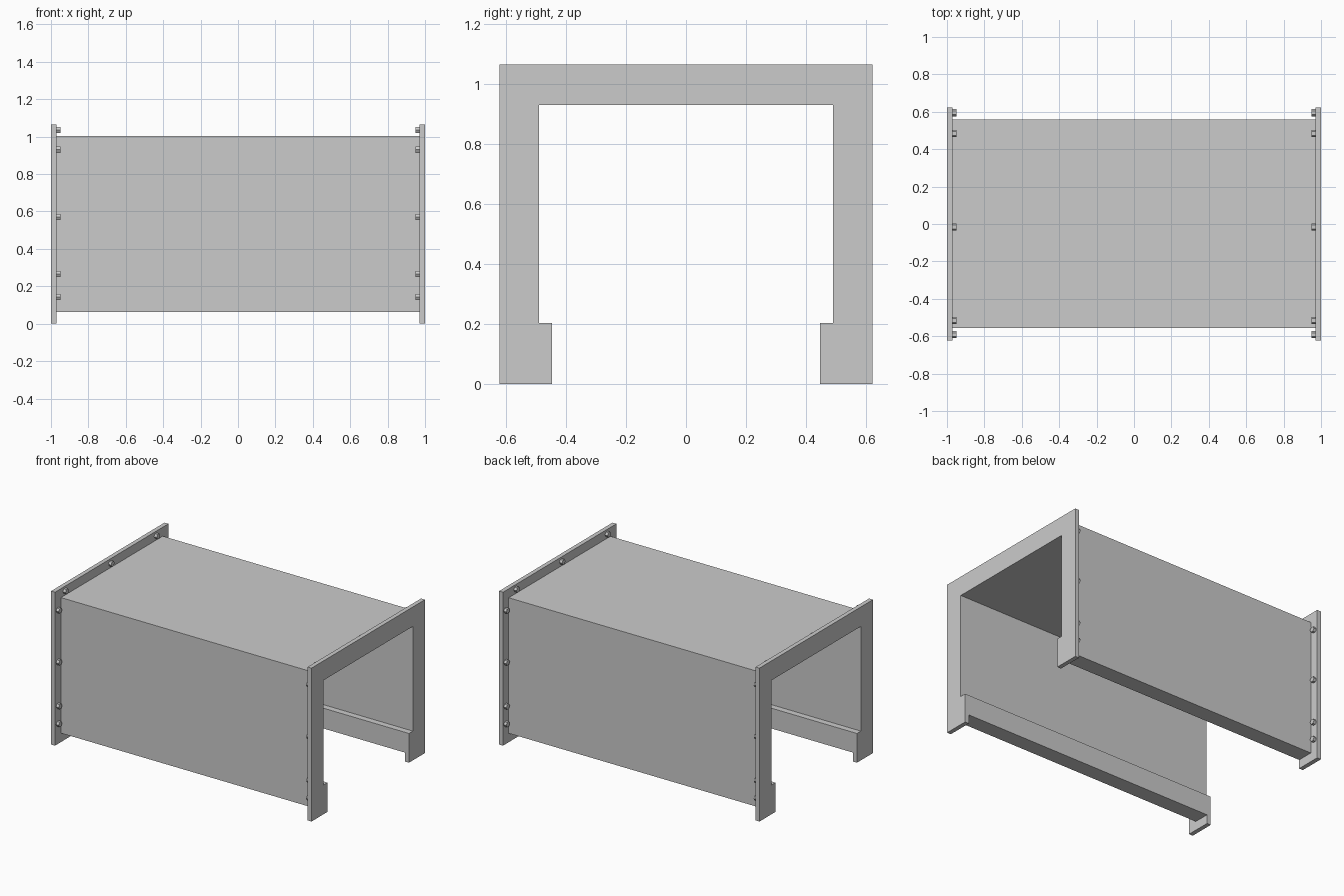
import bpy, bmesh
from math import radians
from mathutils import Matrix

if "Cube" in bpy.data.objects:
    bpy.data.objects.remove(bpy.data.objects["Cube"])


def arch(name, x0, x1, y_neg, y_pos, bottom, top):
    """Extrude an upside-down U profile, with inward feet, along x."""
    profile = [(y_neg, bottom), (y_neg, top), (y_pos, top), (y_pos, bottom),
               (0.447, bottom), (0.447, 0.203), (0.49, 0.203), (0.49, 0.93),
               (-0.49, 0.93), (-0.49, 0.203), (-0.447, 0.203), (-0.447, bottom)]
    bm = bmesh.new()
    face = bm.faces.new([bm.verts.new((x0, y, z)) for y, z in profile])
    ext = bmesh.ops.extrude_face_region(bm, geom=[face], use_keep_orig=True)
    verts = [v for v in ext["geom"] if isinstance(v, bmesh.types.BMVert)]
    bmesh.ops.translate(bm, verts=verts, vec=(x1 - x0, 0, 0))
    bmesh.ops.recalc_face_normals(bm, faces=bm.faces[:])
    return finish(name, bm)


def finish(name, bm):
    mesh = bpy.data.meshes.new(name)
    bm.to_mesh(mesh)
    bm.free()
    obj = bpy.data.objects.new(name, mesh)
    bpy.context.collection.objects.link(obj)
    return obj


# Tunnel body between the two end flanges
arch("tunnel_body", -0.97, 0.97, -0.557, 0.56, 0.062, 1.003)

# End flanges
arch("left_flange", -1.0, -0.97, -0.622, 0.622, 0.0, 1.065)
arch("right_flange", 0.97, 1.0, -0.622, 0.622, 0.0, 1.065)

# Hexagonal bolt heads on the inner faces of the flanges
spots = [(y, z) for y in (-0.591, 0.595) for z in (0.142, 0.265, 0.57, 0.93)]
spots += [(y, 1.035) for y in (-0.516, -0.016, 0.484)]
for side, label in ((-1, "left"), (1, "right")):
    bm = bmesh.new()
    for y, z in spots:
        place = (Matrix.Translation((side * 0.961, y, z))
                 @ Matrix.Rotation(radians(90), 4, 'Y'))
        bmesh.ops.create_cone(bm, cap_ends=True, segments=6, radius1=0.019,
                              radius2=0.019, depth=0.022, matrix=place)
    finish(label + "_bolts", bm)
